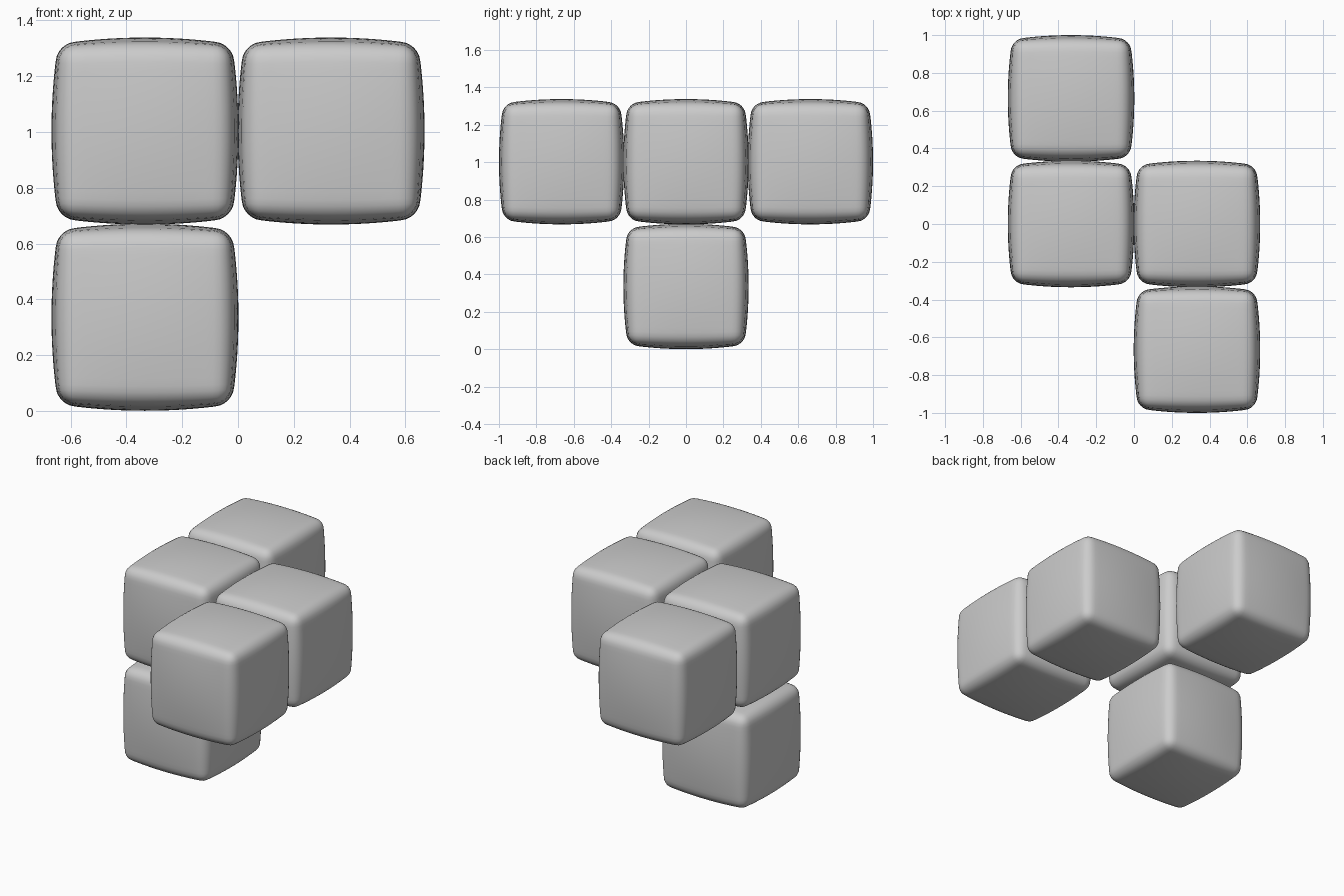
import bpy, bmesh, math
from mathutils import Vector

if "Cube" in bpy.data.objects:
    bpy.data.objects.remove(bpy.data.objects["Cube"])

HALF = 0.335      # half width of one block at its fullest
ROUND = 0.18      # edge rounding, relative to half width
BULGE = 0.07      # how far faces swell beyond the edges
X = 1 / 3
Y = 0.665
Z_LOW, Z_HIGH = 0.336, 1.003


def pillow(p):
    """Turn a point on a unit cube into a point on a rounded, swollen block."""
    p = Vector([math.sin(c * math.pi / 2) for c in p])
    lim = 1 - ROUND
    core = Vector([max(-lim, min(lim, c)) for c in p])
    p = core + (p - core).normalized() * ROUND
    out = []
    for i in range(3):
        u, v = p[(i + 1) % 3] ** 2, p[(i + 2) % 3] ** 2
        out.append(p[i] * (1 - BULGE * (u + v - 0.6 * u * v)))
    return Vector(out) * HALF


# Shared soft block mesh
bm = bmesh.new()
bmesh.ops.create_cube(bm, size=2)
bmesh.ops.subdivide_edges(bm, edges=bm.edges[:], cuts=23, use_grid_fill=True)
for vert in bm.verts:
    vert.co = pillow(vert.co)
for face in bm.faces:
    face.smooth = True
bmesh.ops.recalc_face_normals(bm, faces=bm.faces[:])
mesh = bpy.data.meshes.new("soft_block")
bm.to_mesh(mesh)
bm.free()

# Four blocks in a zigzag on top, one supporting block below
blocks = {
    "back_left_block": (-X, Y, Z_HIGH),
    "middle_left_block": (-X, 0, Z_HIGH),
    "middle_right_block": (X, 0, Z_HIGH),
    "front_right_block": (X, -Y, Z_HIGH),
    "lower_block": (-X, 0, Z_LOW),
}
for name, location in blocks.items():
    block = bpy.data.objects.new(name, mesh)
    block.location = location
    bpy.context.collection.objects.link(block)
